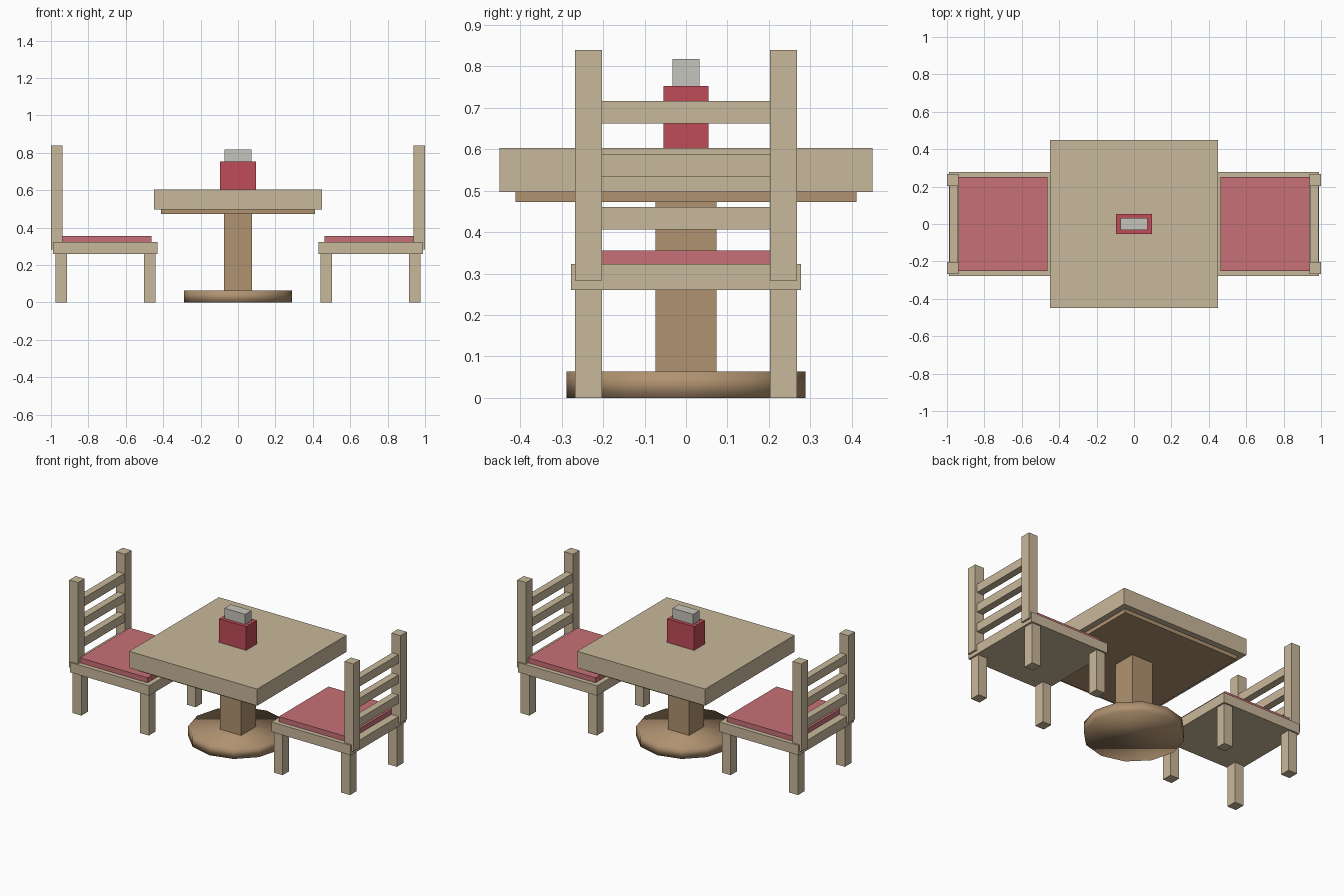
import bpy
import math

cube = bpy.data.objects.get("Cube")
if cube:
    bpy.data.objects.remove(cube, do_unlink=True)


def material(name, hex_code):
    # Convert the display colour to linear values
    srgb = [int(hex_code[i:i + 2], 16) / 255 for i in (0, 2, 4)]
    rgba = [c / 12.92 if c <= 0.04045 else ((c + 0.055) / 1.055) ** 2.4 for c in srgb] + [1]
    mat = bpy.data.materials.new(name)
    mat.use_nodes = True
    mat.diffuse_color = rgba
    mat.node_tree.nodes["Principled BSDF"].inputs["Base Color"].default_value = rgba
    return mat


pale_wood = material("pale wood", "C9B89B")
brown_wood = material("brown wood", "B09270")
cushion_red = material("cushion red", "C77076")
holder_red = material("holder red", "C04C58")
paper = material("paper grey", "C6C4BC")


def box(name, x, y, z, mat):
    """Box spanning the given (low, high) range on each axis."""
    spans = (x, y, z)
    bpy.ops.mesh.primitive_cube_add(size=1, location=[(a + b) / 2 for a, b in spans])
    obj = bpy.context.object
    obj.name = name
    obj.scale = [abs(b - a) for a, b in spans]
    bpy.ops.object.transform_apply(location=False, rotation=False, scale=True)
    obj.data.materials.append(mat)
    return obj


def centred_box(name, half_x, half_y, z, mat):
    return box(name, (-half_x, half_x), (-half_y, half_y), z, mat)


# Table: round foot with soft shading, square column and top
bpy.ops.mesh.primitive_cylinder_add(vertices=12, radius=0.288, depth=0.064, location=(0, 0, 0.032))
foot = bpy.context.object
foot.name = "table_foot"
foot.data.materials.append(brown_wood)
bpy.ops.object.shade_smooth()
centred_box("table_column", 0.074, 0.074, (0.064, 0.473), brown_wood)
centred_box("table_underplate", 0.412, 0.412, (0.473, 0.497), brown_wood)
centred_box("table_top", 0.45, 0.45, (0.497, 0.603), pale_wood)

# Napkin holder
centred_box("napkin_holder", 0.095, 0.054, (0.603, 0.753), holder_red)
centred_box("napkins", 0.073, 0.032, (0.753, 0.818), paper)


def chair(side, label):
    def part(name, x, y, z, mat=pale_wood):
        box(f"{label}_{name}", (side * x[0], side * x[1]), y, z, mat)

    part("seat", (0.43, 0.988), (-0.278, 0.278), (0.26, 0.323))
    part("cushion", (0.462, 0.937), (-0.25, 0.25), (0.323, 0.355), cushion_red)
    for end, row in ((-1, "front"), (1, "back")):
        y = (end * 0.203, end * 0.268)
        part(f"{row}_inner_leg", (0.44, 0.502), y, (0, 0.26))
        part(f"{row}_outer_leg", (0.914, 0.976), y, (0, 0.26))
        part(f"{row}_post", (0.937, 1.0), y, (0.283, 0.84))
    for i in range(3):
        low = 0.406 + i * 0.128
        part(f"back_slat_{i + 1}", (0.942, 0.987), (-0.203, 0.203), (low, low + 0.054))


chair(1, "left_chair")
chair(-1, "right_chair")
